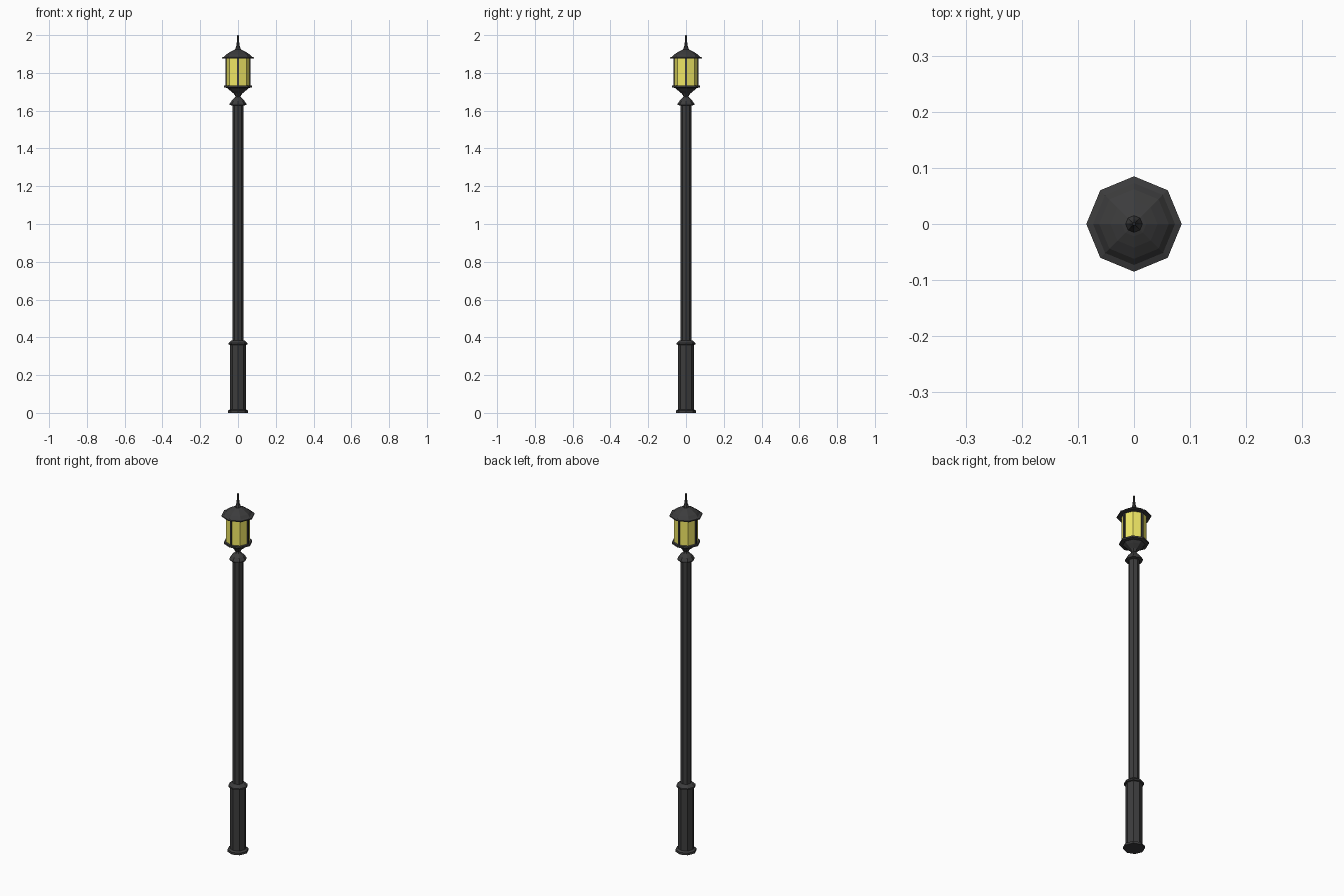
import bpy, bmesh
from math import cos, sin, pi

if "Cube" in bpy.data.objects:
    bpy.data.objects.remove(bpy.data.objects["Cube"])

SIDES = 8

def material(name, color):
    m = bpy.data.materials.new(name)
    m.diffuse_color = color
    m.use_nodes = True
    m.node_tree.nodes["Principled BSDF"].inputs["Base Color"].default_value = m.diffuse_color
    return m

IRON = material("dark_iron", (0.045, 0.045, 0.046, 1))
GLASS = material("yellow_glass", (0.87, 0.8, 0.13, 1))

def add_object(name, bm, mat):
    bmesh.ops.recalc_face_normals(bm, faces=bm.faces)
    me = bpy.data.meshes.new(name)
    bm.to_mesh(me)
    bm.free()
    me.materials.append(mat)
    ob = bpy.data.objects.new(name, me)
    bpy.context.collection.objects.link(ob)
    return ob

def lathe(name, profile, mat=IRON):
    """Eight-sided turned solid from (radius, height) pairs, corners on the axes."""
    bm = bmesh.new()
    rings = [[bm.verts.new((r * cos(2 * pi * i / SIDES), r * sin(2 * pi * i / SIDES), z))
              for i in range(SIDES)] for r, z in profile]
    for a, b in zip(rings, rings[1:]):
        for i in range(SIDES):
            j = (i + 1) % SIDES
            bm.faces.new((a[i], a[j], b[j], b[i]))
    bm.faces.new(rings[0])
    bm.faces.new(rings[-1])
    return add_object(name, bm, mat)

# Pedestal with foot flange and collar
lathe("pedestal", [(0.054, 0), (0.054, 0.012), (0.042, 0.018), (0.042, 0.36),
                   (0.050, 0.362), (0.050, 0.37), (0.036, 0.382), (0.028, 0.384)])

# Main shaft
lathe("shaft", [(0.028, 0.38), (0.028, 1.632)])

# Capital: collar, neck and flared lantern seat
lathe("capital", [(0.028, 1.627), (0.044, 1.63), (0.044, 1.637), (0.034, 1.652),
                  (0.018, 1.668), (0.013, 1.675), (0.022, 1.69), (0.044, 1.708),
                  (0.056, 1.72), (0.073, 1.723), (0.073, 1.732), (0.058, 1.734)])

# Lantern glass
lathe("lantern_glass", [(0.062, 1.73), (0.062, 1.882)], GLASS)

# Glazing bars on the four axis corners of the lantern
for i in range(4):
    a = pi / 2 * i
    bm = bmesh.new()
    bmesh.ops.create_cube(bm, size=1)
    for v in bm.verts:
        x, y, z = 0.061 + v.co.x * 0.008, v.co.y * 0.010, 1.806 + v.co.z * 0.15
        v.co = (x * cos(a) - y * sin(a), x * sin(a) + y * cos(a), z)
    add_object(f"glazing_bar_{i + 1}", bm, IRON)

# Domed roof
lathe("roof", [(0.060, 1.875), (0.085, 1.876), (0.085, 1.882), (0.073, 1.886),
               (0.062, 1.898), (0.042, 1.911), (0.022, 1.921), (0.014, 1.924)])

# Spike finial
lathe("finial", [(0.016, 1.92), (0.014, 1.928), (0.009, 1.942), (0.006, 1.965),
                 (0.004, 1.997), (0.002, 2.0)])
